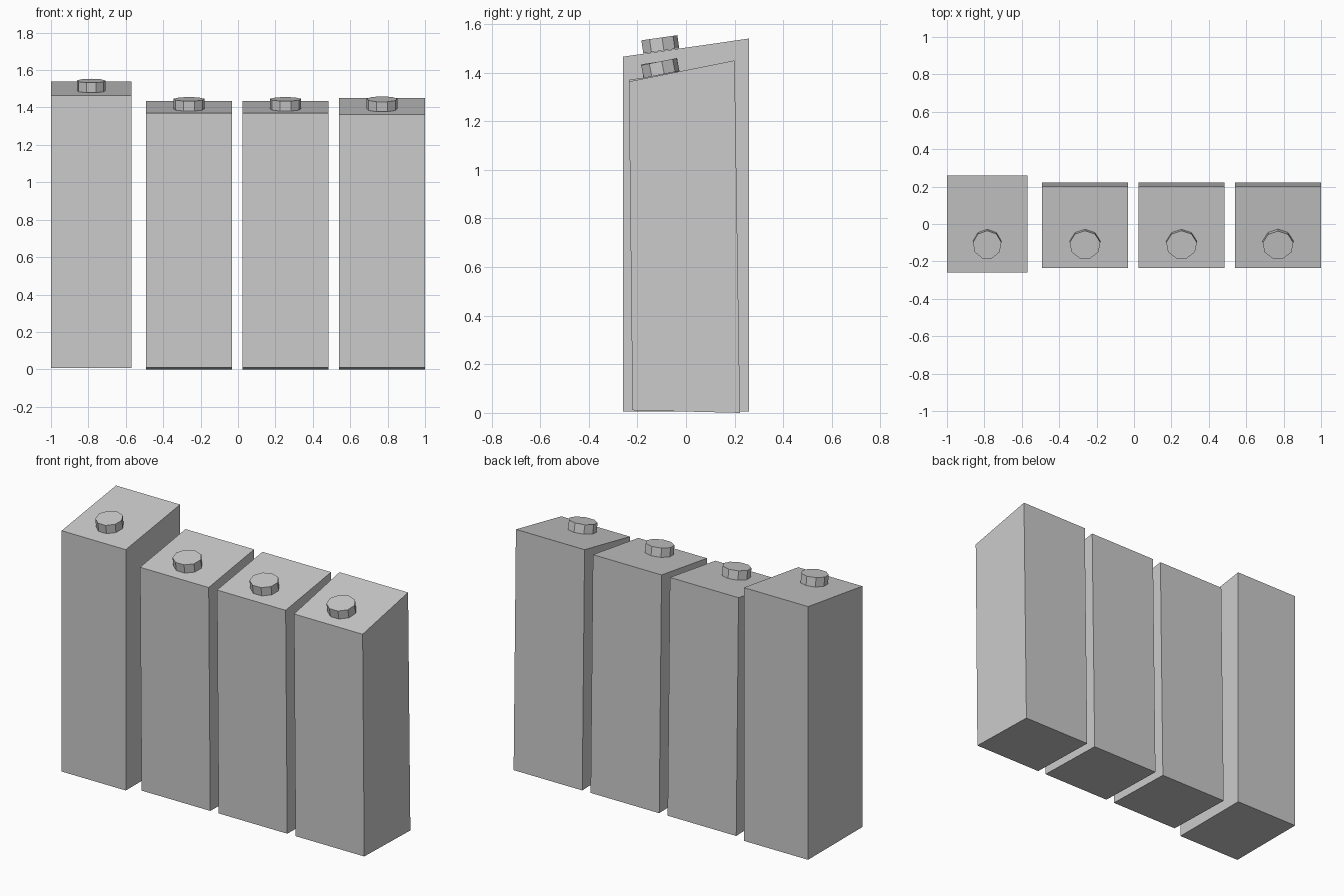
import bpy, bmesh, math
from mathutils import Matrix

if "Cube" in bpy.data.objects:
    bpy.data.objects.remove(bpy.data.objects["Cube"])


def block(name, x0, x1, profile):
    # side profile in (y, z), extruded across x
    bm = bmesh.new()
    face = bm.faces.new([bm.verts.new((x0, y, z)) for y, z in profile])
    ext = bmesh.ops.extrude_face_region(bm, geom=[face])
    for v in ext["geom"]:
        if isinstance(v, bmesh.types.BMVert):
            v.co.x = x1
    bmesh.ops.recalc_face_normals(bm, faces=bm.faces)
    finish(name, bm)


def knob(name, x, z, radius_x, slope):
    # nine-sided short cylinder lying on the sloping top
    bm = bmesh.new()
    bmesh.ops.create_cone(bm, cap_ends=True, segments=9, radius1=1, radius2=1, depth=1)
    top = max(bm.verts, key=lambda v: v.co.y)
    spin = math.pi / 2 - math.atan2(top.co.y, top.co.x)
    bm.transform(Matrix.Translation((x, -0.108, z))
                 @ Matrix.Rotation(math.atan(slope), 4, 'X')
                 @ Matrix.Diagonal((radius_x, 0.077, 0.054, 1))
                 @ Matrix.Rotation(spin, 4, 'Z'))
    finish(name, bm)


def finish(name, bm):
    mesh = bpy.data.meshes.new(name)
    bm.to_mesh(mesh)
    bm.free()
    bpy.context.collection.objects.link(bpy.data.objects.new(name, mesh))


# large upright end block
block("tall_block", -1.0, -0.57, [(-0.26, 0.006), (0.26, 0.006), (0.26, 1.54), (-0.26, 1.465)])
knob("tall_block_knob", -0.785, 1.516, 0.077, 0.144)

# three smaller blocks leaning slightly forward
for i, (x0, z_front, z_back, z_knob) in enumerate(
        [(-0.492, 1.37, 1.435, 1.418), (0.024, 1.37, 1.435, 1.418), (0.54, 1.363, 1.45, 1.418)]):
    x1 = x0 + 0.46
    block(f"short_block_{i + 1}", x0, x1,
          [(-0.22, 0.011), (0.222, 0.0), (0.2, z_back), (-0.235, z_front)])
    knob(f"short_block_knob_{i + 1}", (x0 + x1) / 2, z_knob, 0.083, (z_back - z_front) / 0.435)
